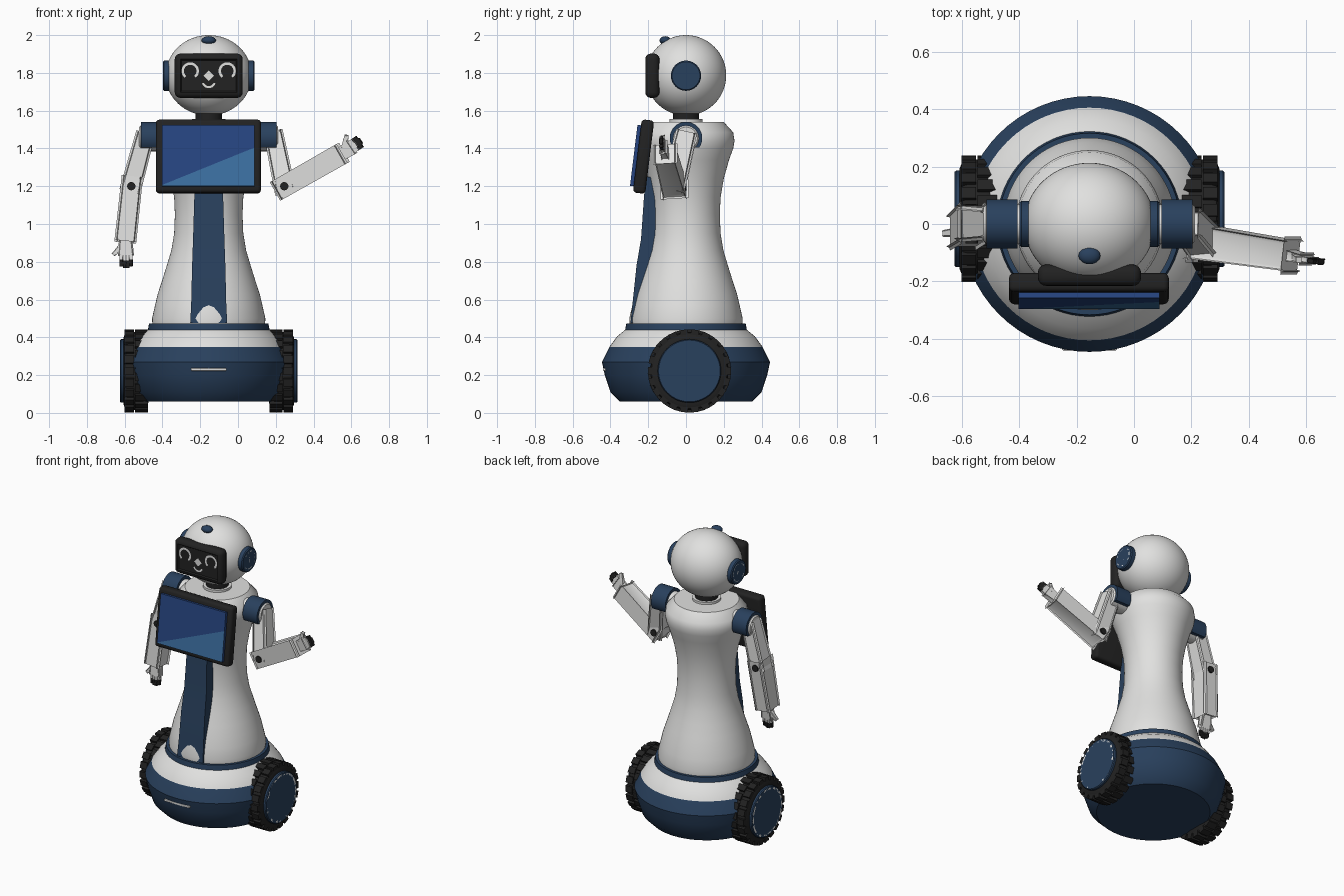
import bpy, bmesh, math
from mathutils import Vector, Matrix

if "Cube" in bpy.data.objects:
    bpy.data.objects.remove(bpy.data.objects["Cube"])

CX = -0.155  # body axis


def material(name, r, g, b):
    m = bpy.data.materials.new(name)
    m.use_nodes = True
    m.diffuse_color = (r, g, b, 1)
    m.node_tree.nodes["Principled BSDF"].inputs["Base Color"].default_value = (r, g, b, 1)
    return m


WHITE = material("shell white", 0.75, 0.75, 0.74)
NAVY = material("navy blue", 0.022, 0.052, 0.11)
BLACK = material("soft black", 0.016, 0.016, 0.016)
SCREEN = material("screen blue", 0.02, 0.06, 0.22)
GLARE = material("screen light blue", 0.045, 0.16, 0.36)


def finish(name, bm, mats, angle=35, rule=None):
    bmesh.ops.recalc_face_normals(bm, faces=bm.faces)
    if rule:
        for f in bm.faces:
            f.material_index = rule(f.calc_center_median())
    me = bpy.data.meshes.new(name)
    bm.to_mesh(me)
    bm.free()
    for m in mats:
        me.materials.append(m)
    me.shade_smooth()
    me.set_sharp_from_angle(angle=math.radians(angle))
    ob = bpy.data.objects.new(name, me)
    bpy.context.collection.objects.link(ob)
    return ob


def lathe(name, profile, mats, matrix, rule=None, steps=64, angle=35):
    """Spin (radius, height) points about z, then place with a matrix."""
    bm = bmesh.new()
    vs = [bm.verts.new((r, 0, z)) for r, z in profile]
    es = [bm.edges.new(pair) for pair in zip(vs, vs[1:])]
    bmesh.ops.spin(bm, geom=vs + es, axis=(0, 0, 1), cent=(0, 0, 0),
                   steps=steps, angle=math.tau)
    bmesh.ops.remove_doubles(bm, verts=bm.verts, dist=1e-5)
    bm.transform(matrix)
    return finish(name, bm, mats, angle, rule)


def box_mesh(size, bevel, segments=2):
    bm = bmesh.new()
    bmesh.ops.create_cube(bm, size=1, matrix=Matrix.Diagonal((*size, 1)))
    if bevel:
        bmesh.ops.bevel(bm, geom=bm.edges[:], offset=bevel, segments=segments,
                        profile=0.5, affect='EDGES')
    return bm


def limb(name, p, q, s0, s1, mat, bevel):
    """Tapered box from p to q; sizes are (in-plane width, depth)."""
    p, q = Vector(p), Vector(q)
    d = (q - p).normalized()
    u = d.cross(Vector((0, 1, 0))).normalized()
    v = u.cross(d)
    bm = bmesh.new()
    bmesh.ops.create_cube(bm, size=1)
    for vert in bm.verts:
        c = vert.co.copy()
        base, s = (p, s0) if c.z < 0 else (q, s1)
        vert.co = base + u * c.x * s[0] + v * c.y * s[1]
    bmesh.ops.bevel(bm, geom=bm.edges[:], offset=bevel, segments=2, profile=0.5, affect='EDGES')
    return finish(name, bm, [mat], 30)


def ring(name, matrix, r0, r1, a0, a1, mat, n=40):
    """Thin flat ring sector in the xz plane."""
    bm = bmesh.new()
    rows = []
    for i in range(n + 1):
        a = math.radians(a0 + (a1 - a0) * i / n)
        rows.append([bm.verts.new((r * math.cos(a), 0, r * math.sin(a))) for r in (r0, r1)])
    for a, b in zip(rows, rows[1:]):
        bm.faces.new((a[0], a[1], b[1], b[0]))
    bmesh.ops.solidify(bm, geom=bm.faces[:], thickness=0.006)
    bm.transform(matrix)
    return finish(name, bm, [mat])


def axle(side, x, y, z):
    """Local z points outward along x."""
    return Matrix.Translation((CX + side * x, y, z)) @ Matrix.Rotation(side * math.pi / 2, 4, 'Y')


def facing(side, x, y, z):
    return Matrix.Translation((CX + side * x, y, z)) @ Matrix.Rotation(math.pi / 2, 4, 'Z')


CENTRE = Matrix.Translation((CX, 0, 0))

# Base, torso and neck
lathe("base", [(0, 0.06), (0.35, 0.06), (0.40, 0.11), (0.43, 0.2), (0.445, 0.27), (0.405, 0.35),
               (0.365, 0.405), (0.322, 0.44), (0.316, 0.472), (0, 0.472)], [NAVY, WHITE], CENTRE,
      lambda c: 1 if 0.35 < c.z < 0.44 else 0)
lathe("torso", [(0, 0.465), (0.298, 0.465), (0.3, 0.5), (0.284, 0.57), (0.27, 0.63), (0.247, 0.7),
                (0.222, 0.78), (0.198, 0.86), (0.183, 0.95), (0.179, 1.05), (0.183, 1.14),
                (0.2, 1.24), (0.228, 1.34), (0.25, 1.4), (0.257, 1.44), (0.25, 1.485),
                (0.2, 1.54), (0, 1.54)], [WHITE], CENTRE)
lathe("neck_collar", [(0, 1.53), (0.088, 1.53), (0.088, 1.555), (0, 1.555)], [WHITE], CENTRE)
lathe("neck", [(0, 1.55), (0.07, 1.55), (0.07, 1.62), (0, 1.62)], [BLACK], CENTRE)

# Front stripe, a flat slab that sinks into the torso at its foot
bm = bmesh.new()
rows = []
for z, w, y in [(0.475, 0.098, 0.294), (0.57, 0.093, 0.284), (0.78, 0.088, 0.262),
                (0.92, 0.083, 0.238), (1.15, 0.076, 0.222), (1.25, 0.074, 0.21)]:
    rows.append([bm.verts.new((CX + sx * w, -yy, z))
                 for sx, yy in ((-1, 0.1), (-1, y), (1, y), (1, 0.1))])
for a, b in zip(rows, rows[1:]):
    for i in range(4):
        j = (i + 1) % 4
        bm.faces.new((a[i], a[j], b[j], b[i]))
bm.faces.new(rows[0])
bm.faces.new(rows[-1])
finish("front_stripe", bm, [NAVY])

# Slot bar on the base
bm = box_mesh((0.19, 0.05, 0.014), 0.004)
bm.transform(Matrix.Translation((CX, -0.415, 0.23)))
finish("base_slot", bm, [WHITE])

# Head, flattened behind the visor
bm = bmesh.new()
bmesh.ops.create_uvsphere(bm, u_segments=64, v_segments=32, radius=1)
bm.transform(Matrix.Translation((CX, 0, 1.787)) @ Matrix.Diagonal((0.228, 0.213, 0.213, 1)))
for v in bm.verts:
    v.co.y = max(v.co.y, -0.185)
finish("head", bm, [WHITE])

# Visor with a recessed panel
bm = box_mesh((0.36, 0.075, 0.235), 0.03, 4)
front = min(bm.faces, key=lambda f: f.calc_center_median().y)
bmesh.ops.inset_region(bm, faces=[front], thickness=0.008, depth=-0.008)
bm.transform(Matrix.Translation((CX, -0.178, 1.785)))
finish("visor", bm, [BLACK])

# Face marks
FY = -0.209
for side, label in ((-1, "right"), (1, "left")):
    ring(label + "_eye", Matrix.Translation((CX + side * 0.098, FY, 1.81)),
         0.033, 0.046, -50, 230, WHITE)
ring("smile", Matrix.Translation((CX, FY, 1.757)), 0.027, 0.038, 200, 340, WHITE)
ring("nose", Matrix.Translation((CX, FY, 1.784)), 0.0005, 0.028, 0, 360, WHITE, 4)

# Bump on the brow
bm = bmesh.new()
bmesh.ops.create_uvsphere(bm, u_segments=24, v_segments=12, radius=1)
bm.transform(Matrix.Translation((CX, -0.11, 1.972)) @ Matrix.Diagonal((0.038, 0.03, 0.022, 1)))
finish("brow_sensor", bm, [NAVY])

# Tablet and its two-tone screen
tilt = Matrix.Translation((CX - 0.002, -0.225, 1.357)) @ Matrix.Rotation(math.radians(-7), 4, 'X')
bm = box_mesh((0.556, 0.066, 0.39), 0.018, 3)
bm.transform(tilt)
finish("tablet", bm, [BLACK])
bm = box_mesh((0.49, 0.024, 0.325), 0)
slope = Vector((-0.2, 0, 0.49))
bmesh.ops.bisect_plane(bm, geom=bm.verts[:] + bm.edges[:] + bm.faces[:],
                       plane_co=(-0.245, 0, -0.158), plane_no=slope)
screen = finish("tablet_screen", bm, [SCREEN, GLARE], 35,
                lambda c: 1 if slope.dot(c - Vector((-0.245, 0, -0.158))) < 0 and c.y < -0.01 else 0)
screen.matrix_world = tilt @ Matrix.Translation((0, -0.04, 0))

for side, label in ((-1, "right"), (1, "left")):
    # Ear discs
    lathe(label + "_ear", [(0, 0), (0.08, 0), (0.08, 0.04), (0.074, 0.046), (0, 0.046)],
          [NAVY], axle(side, 0.197, 0, 1.785), steps=40)
    ring(label + "_ear_ring", facing(side, 0.243, 0, 1.785), 0.054, 0.061, 0, 360, WHITE)
    ring(label + "_ear_mark", facing(side, 0.243, 0, 1.785), 0.0005, 0.022, 0, 360, WHITE, 4)

    # Wheels: tyre, lugs, hub and rim ring
    WY, WZ = 0.018, 0.222
    lathe(label + "_tyre", [(0, 0), (0.17, 0), (0.2, 0.012), (0.207, 0.03), (0.207, 0.105),
                            (0.2, 0.122), (0.175, 0.132), (0, 0.132)],
          [BLACK], axle(side, 0.32, WY, WZ))
    bm = bmesh.new()
    count = 22
    for i in range(count):
        for row, (w, h) in enumerate(((0.068, 0.036), (0.05, 0.1))):
            turn = Matrix.Rotation(math.tau * (i + row / 2) / count, 4, 'Z')
            bmesh.ops.create_cube(bm, size=1, matrix=turn @ Matrix.Translation((0.203, 0, h))
                                  @ Matrix.Diagonal((0.034, 0.042, w, 1)))
    bm.transform(axle(side, 0.32, WY, WZ))
    finish(label + "_tyre_lugs", bm, [BLACK])
    lathe(label + "_hub", [(0, 0), (0.168, 0), (0.168, 0.018), (0.163, 0.024), (0, 0.024)],
          [NAVY], axle(side, 0.446, WY, WZ))
    ring(label + "_rim_ring", facing(side, 0.47, WY, WZ), 0.146, 0.159, 0, 360, WHITE, 64)

    # Shoulder hood, open below, around a white joint
    bm = bmesh.new()
    outline = []
    for i in range(33):
        a = math.radians(-35 + 250 * i / 32)
        outline.append(bm.verts.new((CX + side * 0.25, 0.086 * math.cos(a), 1.455 + 0.086 * math.sin(a))))
    face = bm.faces.new(outline)
    moved = bmesh.ops.extrude_face_region(bm, geom=[face])["geom"]
    bmesh.ops.translate(bm, vec=(side * 0.108, 0, 0),
                        verts=[g for g in moved if isinstance(g, bmesh.types.BMVert)])
    finish(label + "_shoulder_hood", bm, [NAVY])
    lathe(label + "_shoulder_joint", [(0, 0), (0.068, 0), (0.068, 0.17), (0.06, 0.178), (0, 0.178)],
          [WHITE], axle(side, 0.19, 0, 1.453), steps=32)


def arm(label, side, shoulder, elbow, wrist, tip):
    shoulder, elbow, wrist, tip = map(Vector, (shoulder, elbow, wrist, tip))
    out = (elbow - shoulder).normalized()
    limb(label + "_upper_arm", shoulder, elbow + out * 0.015, (0.075, 0.085), (0.085, 0.1), WHITE, 0.014)
    d = (wrist - elbow).normalized()
    limb(label + "_forearm", elbow - d * 0.035, wrist, (0.085, 0.12), (0.088, 0.105), WHITE, 0.014)
    # Elbow pin
    lathe(label + "_elbow_pin", [(0, -0.068), (0.022, -0.068), (0.022, 0.068), (0, 0.068)], [BLACK],
          Matrix.Translation(elbow) @ Matrix.Rotation(math.pi / 2, 4, 'X'), steps=24)
    # Hand: palm, four dark-tipped fingers and a thumb
    h = (tip - wrist).normalized()
    length = (tip - wrist).length
    u = h.cross(Vector((0, 1, 0))).normalized() * side
    palm = wrist + h * length * 0.52
    limb(label + "_palm", wrist - h * 0.02, palm, (0.05, 0.04), (0.068, 0.03), WHITE, 0.008)
    for i in range(4):
        off = u * (i - 1.5) * 0.0175
        reach = length * (0.94 if i in (0, 3) else 1)
        knuckle, end = palm - h * 0.01 + off * 0.9, wrist + h * reach + off
        joint = knuckle.lerp(end, 0.6)
        limb(f"{label}_finger_{i + 1}", knuckle, joint, (0.016, 0.02), (0.014, 0.017), WHITE, 0.003)
        limb(f"{label}_fingertip_{i + 1}", joint, end, (0.015, 0.018), (0.012, 0.014), BLACK, 0.003)
    root = wrist + h * 0.035 + u * 0.02
    limb(label + "_thumb", root, root + h * 0.045 + u * 0.045, (0.024, 0.024), (0.014, 0.016), WHITE, 0.004)


arm("right", -1, (-0.492, 0, 1.47), (-0.565, 0.0, 1.2), (-0.595, -0.025, 0.92), (-0.592, -0.04, 0.77))
arm("left", 1, (0.19, 0, 1.47), (0.245, -0.065, 1.2), (0.545, -0.11, 1.37), (0.65, -0.132, 1.44))
